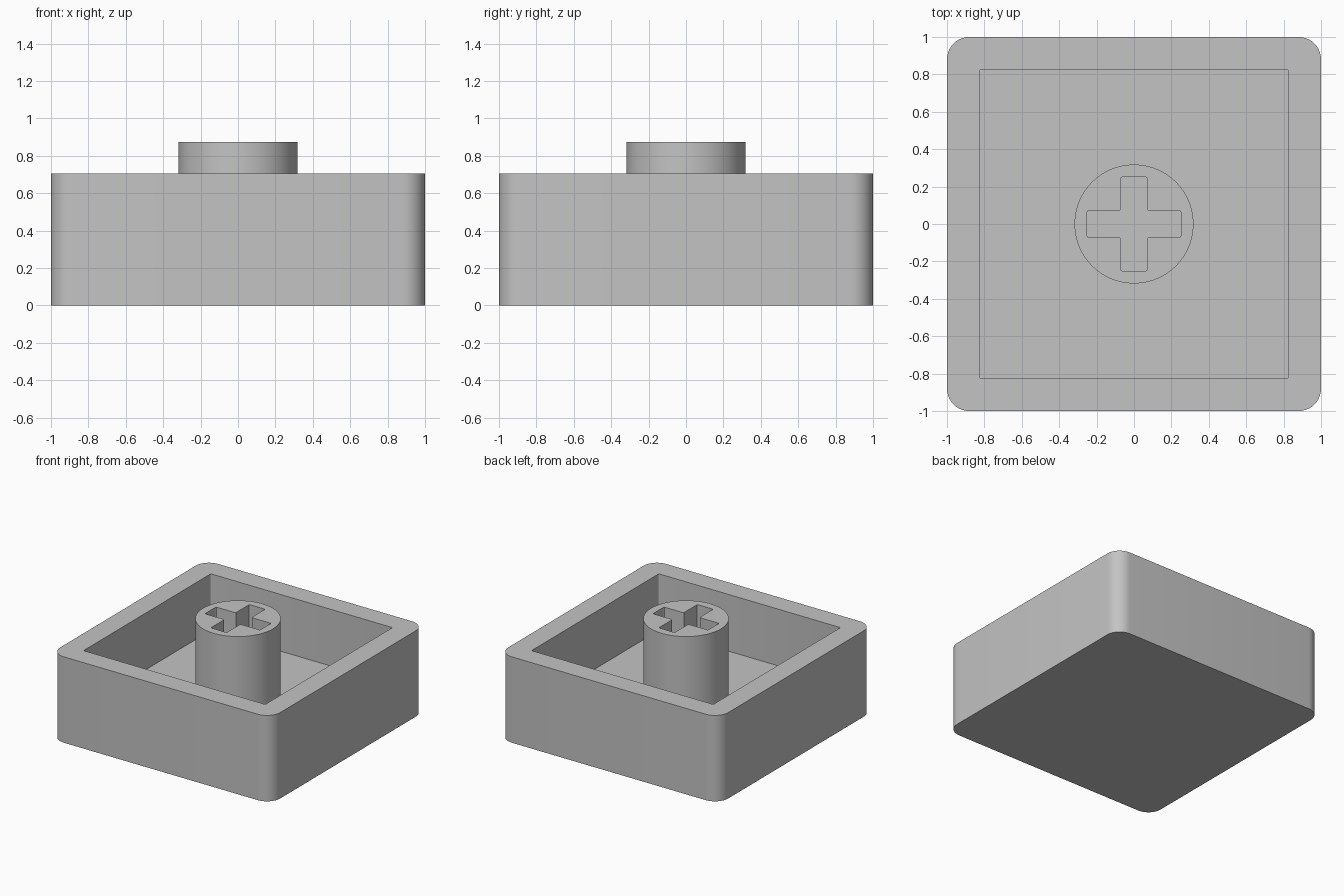
import bpy
import bmesh
import math

if "Cube" in bpy.data.objects:
    bpy.data.objects.remove(bpy.data.objects["Cube"], do_unlink=True)

GREY = (0.55, 0.55, 0.55, 1.0)
grey = bpy.data.materials.new("light_grey_plastic")
grey.use_nodes = True
grey.diffuse_color = GREY
grey.node_tree.nodes["Principled BSDF"].inputs["Base Color"].default_value = GREY


def prism(name, outline, z0, z1, radius=0.0, segments=1):
    """Extrude an outline upwards and round its vertical edges."""
    bm = bmesh.new()
    base = bm.faces.new([bm.verts.new((x, y, z0)) for x, y in outline])
    top = bmesh.ops.extrude_face_region(bm, geom=[base])["geom"]
    bmesh.ops.translate(bm, vec=(0, 0, z1 - z0),
                        verts=[v for v in top if isinstance(v, bmesh.types.BMVert)])
    if radius:
        upright = [e for e in bm.edges
                   if abs(e.verts[0].co.z - e.verts[1].co.z) > 0.01]
        bmesh.ops.bevel(bm, geom=upright, offset=radius, offset_type='OFFSET',
                        segments=segments, profile=0.5, affect='EDGES')
    bmesh.ops.recalc_face_normals(bm, faces=bm.faces)
    mesh = bpy.data.meshes.new(name)
    bm.to_mesh(mesh)
    bm.free()
    mesh.materials.append(grey)
    obj = bpy.data.objects.new(name, mesh)
    bpy.context.collection.objects.link(obj)
    return obj


def activate(obj):
    bpy.ops.object.select_all(action='DESELECT')
    obj.select_set(True)
    bpy.context.view_layer.objects.active = obj


def carve(obj, cutter):
    """Subtract the cutter, then smooth only the rounded sides."""
    cutter.hide_render = True
    mod = obj.modifiers.new("carve", 'BOOLEAN')
    mod.operation = 'DIFFERENCE'
    mod.solver = 'EXACT'
    mod.object = cutter
    activate(obj)
    bpy.ops.object.modifier_apply(modifier=mod.name)
    bpy.data.objects.remove(cutter, do_unlink=True)
    bpy.ops.object.shade_smooth_by_angle(angle=math.radians(30))


def square(h):
    return [(-h, -h), (h, -h), (h, h), (-h, h)]


def circle(r, count):
    return [(r * math.cos(math.tau * i / count), r * math.sin(math.tau * i / count))
            for i in range(count)]


def cross(reach, half):
    """Plus-shaped outline, one arm turned through four quarters."""
    points = []
    x, y = reach, half
    arm = [(x, -y), (x, y), (y, y)]
    for _ in range(4):
        points += arm
        arm = [(-b, a) for a, b in arm]
    return points


FLOOR, RIM, STEM_TOP = 0.24, 0.706, 0.875

# Open tray with rounded outer corners
tray = prism("cap_shell", square(1.0), 0.0, RIM, 0.12, 10)
carve(tray, prism("cavity_cutter", square(0.826), FLOOR, 1.0, 0.01, 3))

# Round stem with a cross-shaped socket
stem = prism("stem", circle(0.318, 96), FLOOR - 0.04, STEM_TOP)
carve(stem, prism("socket_cutter", cross(0.25, 0.072), 0.1, 1.0, 0.008, 3))
